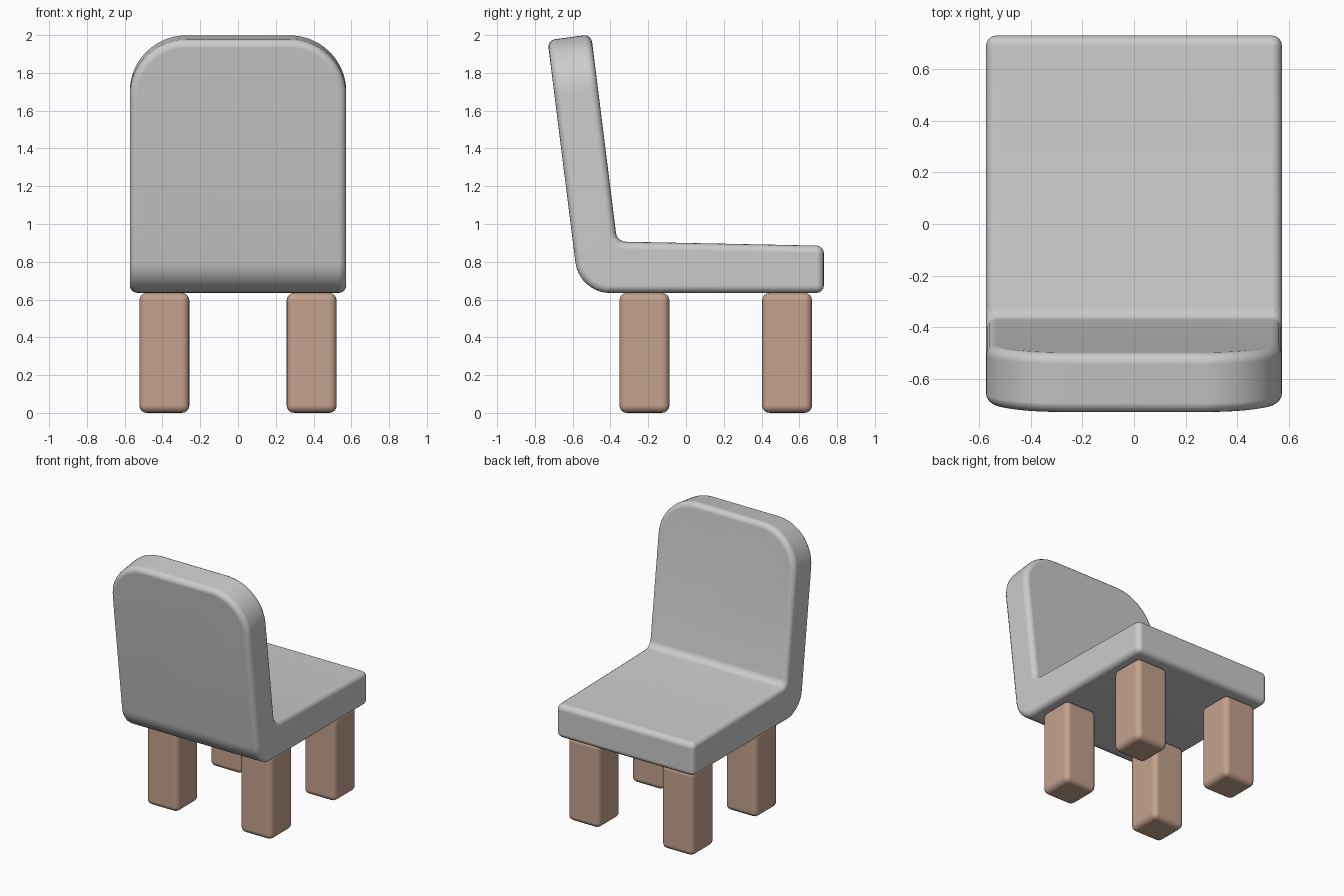
import bpy, bmesh
from mathutils import Vector

if "Cube" in bpy.data.objects:
    bpy.data.objects.remove(bpy.data.objects["Cube"])

HALF = 0.573  # half width of the shell


def finish(obj, width, segments):
    # soft rim on every sharp edge, smooth shading
    mod = obj.modifiers.new("soft_edges", 'BEVEL')
    mod.width = width
    mod.segments = segments
    mod.limit_method = 'ANGLE'
    mod.angle_limit = 0.6
    mod.use_clamp_overlap = False
    mod.harden_normals = True
    for p in obj.data.polygons:
        p.use_smooth = True


def add_object(name, bm):
    bmesh.ops.recalc_face_normals(bm, faces=bm.faces)
    mesh = bpy.data.meshes.new(name)
    bm.to_mesh(mesh)
    bm.free()
    obj = bpy.data.objects.new(name, mesh)
    bpy.context.collection.objects.link(obj)
    return obj


def round_edge(bm, a, b, radius, segments):
    a, b = Vector(a), Vector(b)
    for e in bm.edges:
        p, q = e.verts[0].co, e.verts[1].co
        if min((p - a).length + (q - b).length, (p - b).length + (q - a).length) < 1e-4:
            bmesh.ops.bevel(bm, geom=[e], offset=radius, segments=segments,
                            profile=0.5, affect='EDGES', clamp_overlap=False)
            return


# One-piece seat and backrest: side profile (y, z) extruded across x
front_low, front_top = (0.73, 0.635), (0.73, 0.885)
inner, top_front = (-0.365, 0.907), (-0.502, 2.004)
top_rear, rear_low = (-0.733, 1.973), (-0.565, 0.635)
bm = bmesh.new()
face = bm.faces.new([bm.verts.new((-HALF, y, z)) for y, z in
                     (front_low, front_top, inner, top_front, top_rear, rear_low)])
ext = bmesh.ops.extrude_face_region(bm, geom=[face])
bmesh.ops.translate(bm, vec=(2 * HALF, 0, 0),
                    verts=[g for g in ext["geom"] if isinstance(g, bmesh.types.BMVert)])
bmesh.ops.recalc_face_normals(bm, faces=bm.faces)
for x in (-HALF, HALF):
    round_edge(bm, (x, *top_front), (x, *top_rear), 0.30, 14)
round_edge(bm, (-HALF, *rear_low), (HALF, *rear_low), 0.16, 10)
round_edge(bm, (-HALF, *inner), (HALF, *inner), 0.045, 5)
finish(add_object("seat_shell", bm), 0.04, 4)

# Four square wooden legs
wood = bpy.data.materials.new("wood")
wood.diffuse_color = (0.55, 0.36, 0.27, 1)
wood.use_nodes = True
wood.node_tree.nodes["Principled BSDF"].inputs["Base Color"].default_value = wood.diffuse_color
for row, y in (("front", -0.22), ("rear", 0.535)):
    for side, x in (("left", -0.39), ("right", 0.39)):
        bm = bmesh.new()
        bmesh.ops.create_cube(bm, size=1)
        bmesh.ops.scale(bm, vec=(0.265, 0.265, 0.635), verts=bm.verts)
        leg = add_object(f"{row}_{side}_leg", bm)
        leg.location = (x, y, 0.3175)
        leg.data.materials.append(wood)
        finish(leg, 0.04, 4)
